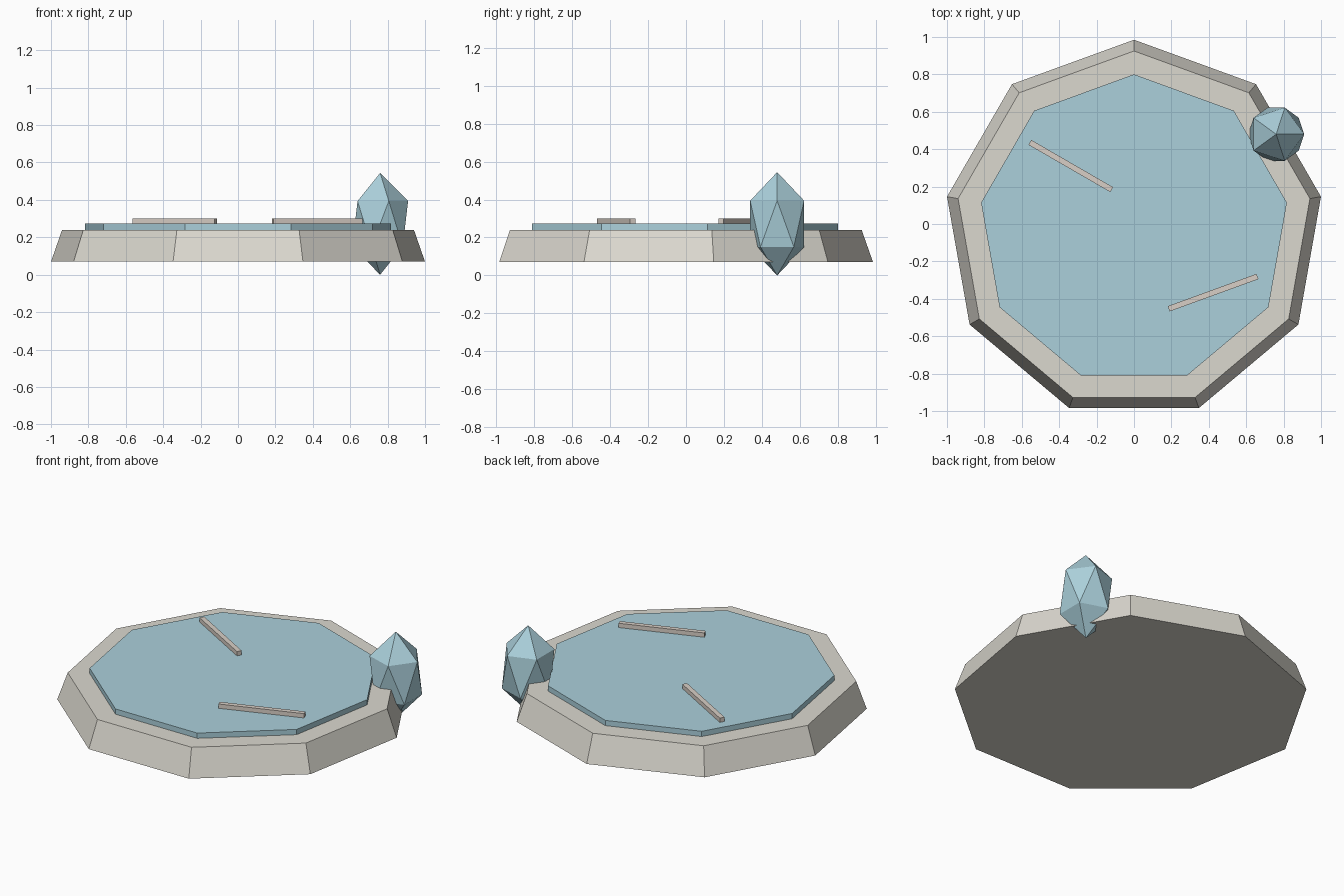
import bpy, math

if "Cube" in bpy.data.objects:
    bpy.data.objects.remove(bpy.data.objects["Cube"])


def lin(c):
    c /= 255
    return c / 12.92 if c <= 0.04045 else ((c + 0.055) / 1.055) ** 2.4


def material(name, r, g, b):
    m = bpy.data.materials.new(name)
    m.diffuse_color = (lin(r), lin(g), lin(b), 1)
    m.use_nodes = True
    m.node_tree.nodes["Principled BSDF"].inputs["Base Color"].default_value = m.diffuse_color
    return m


STONE = material("pale_stone", 219, 216, 207)
WATER = material("pond_blue", 171, 208, 219)
REED = material("warm_grey", 217, 207, 198)

CENTRE_Y = -0.03


def finish(name, mat):
    ob = bpy.context.object
    ob.name = name
    ob.data.materials.append(mat)
    return ob


def nine_sided(name, r_low, r_top, z_low, z_top, mat):
    """Nine-sided slab with one corner pointing to the back."""
    bpy.ops.mesh.primitive_cone_add(
        vertices=9, radius1=r_low, radius2=r_top, depth=z_top - z_low,
        location=(0, CENTRE_Y, (z_low + z_top) / 2))
    return finish(name, mat)


def stick(name, x, y, degrees):
    bpy.ops.mesh.primitive_cube_add(
        size=1, location=(x, y, 0.285), rotation=(0, 0, math.radians(degrees)))
    ob = finish(name, REED)
    ob.scale = (0.505, 0.03, 0.03)
    return ob


# Stone rim and raised water sheet
nine_sided("stone_basin", 1.015, 0.955, 0.07, 0.24, STONE)
nine_sided("water_surface", 0.83, 0.83, 0.21, 0.273, WATER)

# Floating sticks
stick("left_stick", -0.338, 0.31, -30)
stick("right_stick", 0.423, -0.367, 20)

# Tall faceted crystal on the rim
bpy.ops.mesh.primitive_ico_sphere_add(
    subdivisions=1, radius=1, location=(0.76, 0.48, 0.272))
crystal = finish("crystal", WATER)
crystal.scale = (0.167, 0.167, 0.272)
